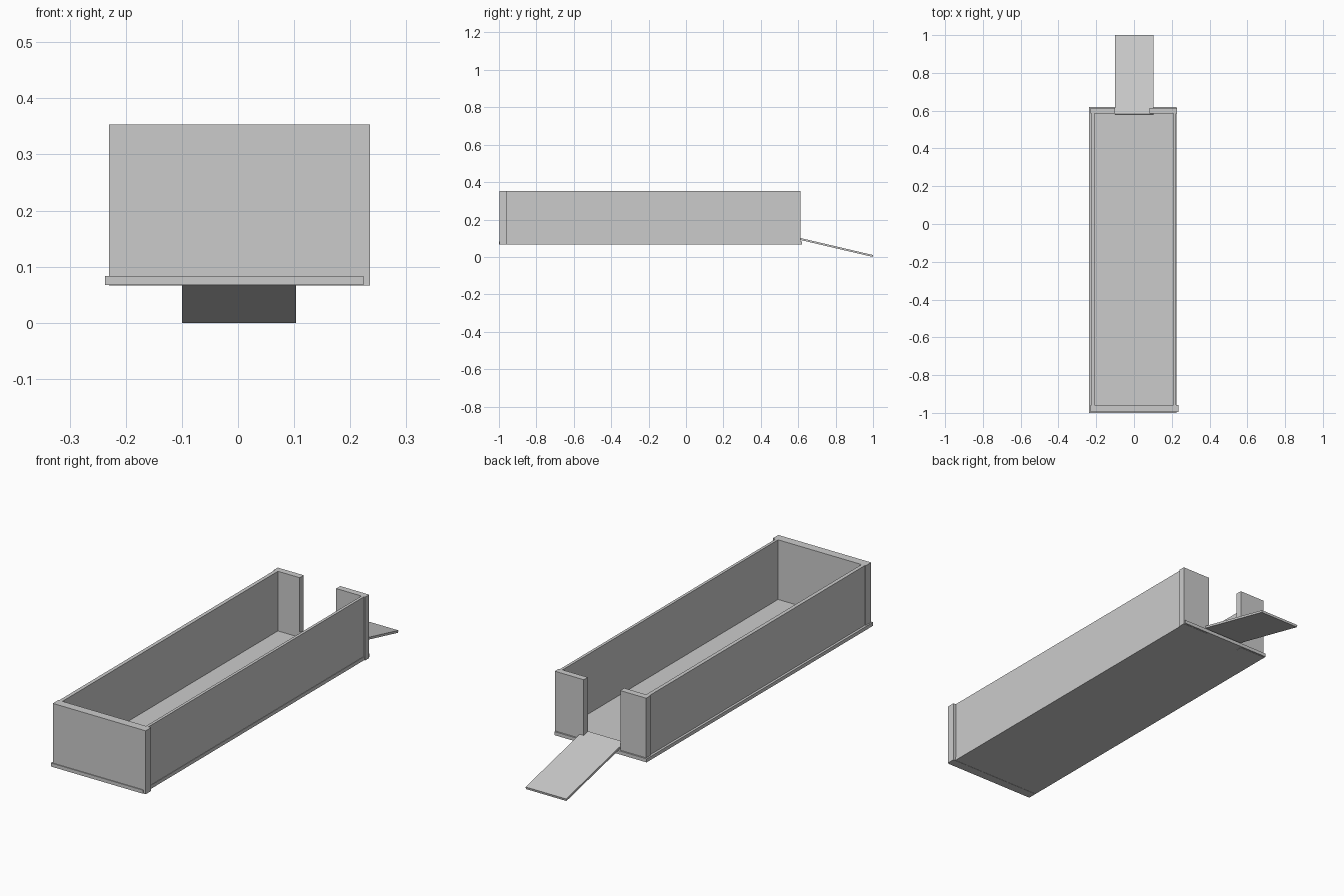
import bpy, bmesh

if "Cube" in bpy.data.objects:
    bpy.data.objects.remove(bpy.data.objects["Cube"])


def prism(name, profile, x0, x1):
    """Extrude a (y, z) profile from x0 to x1."""
    bm = bmesh.new()
    face = bm.faces.new([bm.verts.new((x0, y, z)) for y, z in profile])
    ext = bmesh.ops.extrude_face_region(bm, geom=[face])
    moved = [v for v in ext["geom"] if isinstance(v, bmesh.types.BMVert)]
    bmesh.ops.translate(bm, verts=moved, vec=(x1 - x0, 0, 0))
    bmesh.ops.recalc_face_normals(bm, faces=bm.faces)
    mesh = bpy.data.meshes.new(name)
    bm.to_mesh(mesh)
    bm.free()
    obj = bpy.data.objects.new(name, mesh)
    bpy.context.collection.objects.link(obj)
    return obj


def box(name, x, y, z):
    return prism(name, [(y[0], z[0]), (y[1], z[0]), (y[1], z[1]), (y[0], z[1])], *x)


BASE, TOP = 0.066, 0.353

# Floor slab, slightly proud of the walls at the left and back
box("floor", (-0.237, 0.224), (-1.0, 0.62), (BASE + 0.001, 0.083))

# Long side walls
box("left_wall", (-0.226, -0.209), (-0.96, 0.59), (BASE + 0.002, TOP))
box("right_wall", (0.209, 0.222), (-0.96, 0.59), (BASE + 0.002, TOP))

# Closed front end
box("front_wall", (-0.23, 0.235), (-0.996, -0.957), (BASE, TOP))

# Short back walls either side of the opening
box("back_left_wall", (-0.23, -0.1), (0.584, 0.613), (BASE, TOP))
box("back_right_wall", (0.083, 0.228), (0.584, 0.613), (BASE, TOP))

# Thin sloping ramp down to the ground
prism("ramp", [(0.58, 0.098), (0.998, 0.0), (1.0, 0.01), (0.582, 0.108)], -0.1, 0.103)
